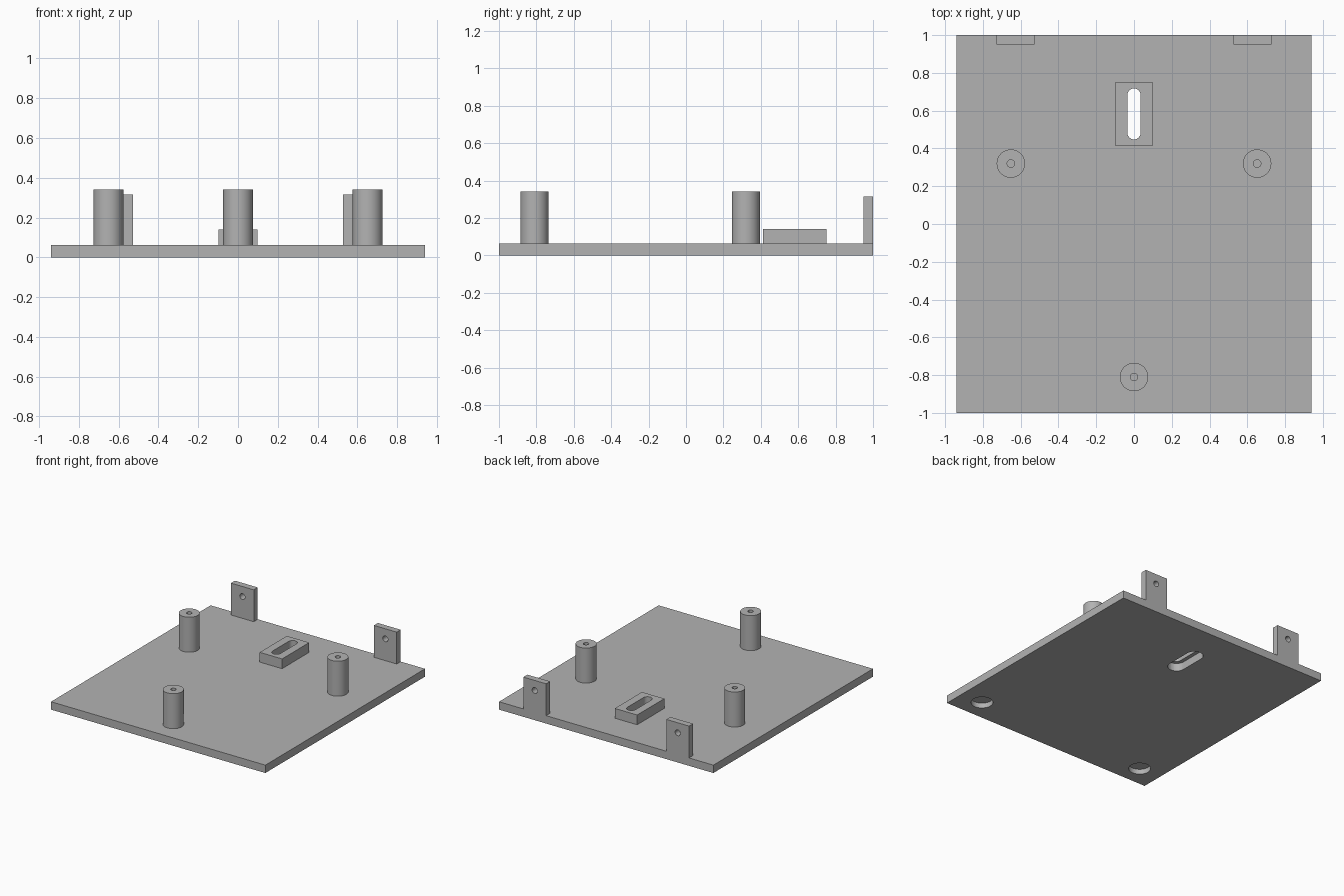
import bpy
import bmesh
import math
from mathutils import Matrix, Vector

if "Cube" in bpy.data.objects:
    bpy.data.objects.remove(bpy.data.objects["Cube"])

T = 0.0625  # plate thickness

grey = bpy.data.materials.new("plain grey")
grey.diffuse_color = (0.45, 0.45, 0.45, 1)
grey.use_nodes = True
grey.node_tree.nodes["Principled BSDF"].inputs["Base Color"].default_value = grey.diffuse_color


def finish(bm, name):
    bmesh.ops.recalc_face_normals(bm, faces=bm.faces)
    mesh = bpy.data.meshes.new(name)
    bm.to_mesh(mesh)
    bm.free()
    ob = bpy.data.objects.new(name, mesh)
    mesh.materials.append(grey)
    bpy.context.collection.objects.link(ob)
    return ob


def box(name, x0, x1, y0, y1, z0, z1):
    bm = bmesh.new()
    size = Matrix.Diagonal((x1 - x0, y1 - y0, z1 - z0, 1))
    mid = Matrix.Translation(((x0 + x1) / 2, (y0 + y1) / 2, (z0 + z1) / 2))
    bmesh.ops.create_cube(bm, size=1, matrix=mid @ size)
    return finish(bm, name)


def cylinder(name, centre, r, depth, axis="Z", n=48):
    bm = bmesh.new()
    rot = Matrix.Rotation(math.pi / 2, 4, "X") if axis == "Y" else Matrix()
    bmesh.ops.create_cone(bm, cap_ends=True, segments=n, radius1=r, radius2=r,
                          depth=depth, matrix=Matrix.Translation(centre) @ rot)
    return finish(bm, name)


def slot(name, y, half, r, z0, z1, n=16):
    """Round-ended slot running along y."""
    bm = bmesh.new()
    verts = []
    for side in (1, -1):
        for i in range(n + 1):
            a = math.pi * i / n + (0 if side == 1 else math.pi)
            verts.append(bm.verts.new((r * math.cos(a), y + side * half + r * math.sin(a), z0)))
    face = bm.faces.new(verts)
    ext = bmesh.ops.extrude_face_region(bm, geom=[face])
    top = [v for v in ext["geom"] if isinstance(v, bmesh.types.BMVert)]
    bmesh.ops.translate(bm, verts=top, vec=Vector((0, 0, z1 - z0)))
    return finish(bm, name)


def cut(ob, cutter):
    mod = ob.modifiers.new("cut", "BOOLEAN")
    mod.operation = "DIFFERENCE"
    mod.solver = "EXACT"
    mod.object = cutter
    cutter.hide_render = True
    cutter.hide_viewport = True


def smooth(ob):
    bpy.ops.object.select_all(action="DESELECT")
    ob.select_set(True)
    bpy.context.view_layer.objects.active = ob
    bpy.ops.object.shade_smooth_by_angle(angle=math.radians(30))


# Base plate with a wide keyway and two shallow round recesses underneath
plate = box("base_plate", -0.94, 0.94, -1, 1, 0, T)
cut(plate, slot("keyway_cutter", 0.583, 0.1, 0.065, -0.05, T + 0.05))
for sx in (-1, 1):
    cut(plate, cylinder("recess_cutter", (sx * 0.75, -0.83, 0), 0.08, 0.08))

# Slotted block over the keyway
block = box("slot_block", -0.098, 0.098, 0.412, 0.752, T, 0.14)
cut(block, slot("slot_cutter", 0.583, 0.1, 0.035, 0, 0.2))

# Three standoff posts with pilot holes
for x, y in ((-0.652, 0.32), (0.652, 0.32), (0, -0.81)):
    post = cylinder("standoff_post", (x, y, (T + 0.34) / 2), 0.075, 0.34 - T)
    smooth(post)
    hole = cylinder("pilot_cutter", (x, y, 0.2), 0.02, 0.5, n=24)
    smooth(hole)
    cut(post, hole)

# Two rear tabs with screw holes
for sx in (-1, 1):
    x0, x1 = sorted((sx * 0.527, sx * 0.727))
    tab = box("rear_tab", x0, x1, 0.95, 1, T, 0.315)
    cut(tab, cylinder("tab_hole_cutter", (sx * 0.627, 0.975, 0.235), 0.023, 0.2, "Y", 24))
